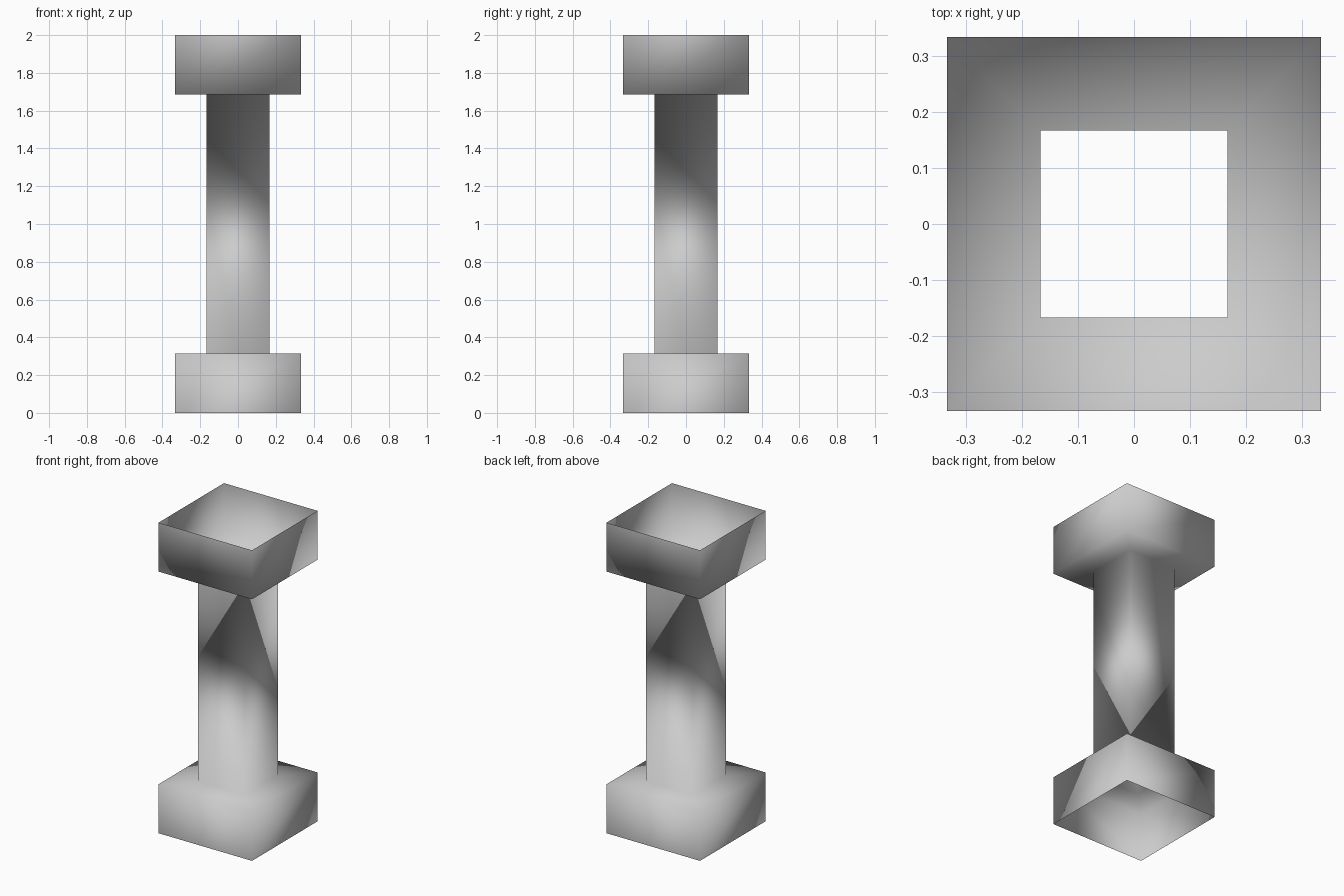
import bpy
import bmesh

cube = bpy.data.objects.get("Cube")
if cube:
    bpy.data.objects.remove(cube, do_unlink=True)

# Plain grey material
grey = bpy.data.materials.new("light grey")
grey.use_nodes = True
colour = (0.6, 0.6, 0.6, 1)
grey.diffuse_color = colour
grey.node_tree.nodes["Principled BSDF"].inputs["Base Color"].default_value = colour

HEIGHT = 2.0
BLOCK_HEIGHT = 0.315
BLOCK_HALF = 1 / 3
SHAFT_HALF = 1 / 6


def square_ring(bm, half, z):
    corners = ((-1, -1), (1, -1), (1, 1), (-1, 1))
    return [bm.verts.new((x * half, y * half, z)) for x, y in corners]


# Hollow post: open square collar, ledge, narrow shaft, ledge, open collar
profile = [
    (BLOCK_HALF, 0),
    (BLOCK_HALF, BLOCK_HEIGHT),
    (SHAFT_HALF, BLOCK_HEIGHT),
    (SHAFT_HALF, HEIGHT - BLOCK_HEIGHT),
    (BLOCK_HALF, HEIGHT - BLOCK_HEIGHT),
    (BLOCK_HALF, HEIGHT),
]
bm = bmesh.new()
rings = [square_ring(bm, half, z) for half, z in profile]
for low, high in zip(rings, rings[1:]):
    for i in range(4):
        j = (i + 1) % 4
        face = bm.faces.new((low[i], low[j], high[j], high[i]))
        face.smooth = True

mesh = bpy.data.meshes.new("hollow_post")
bm.to_mesh(mesh)
bm.free()
mesh.materials.append(grey)
post = bpy.data.objects.new("hollow_post", mesh)
bpy.context.collection.objects.link(post)
